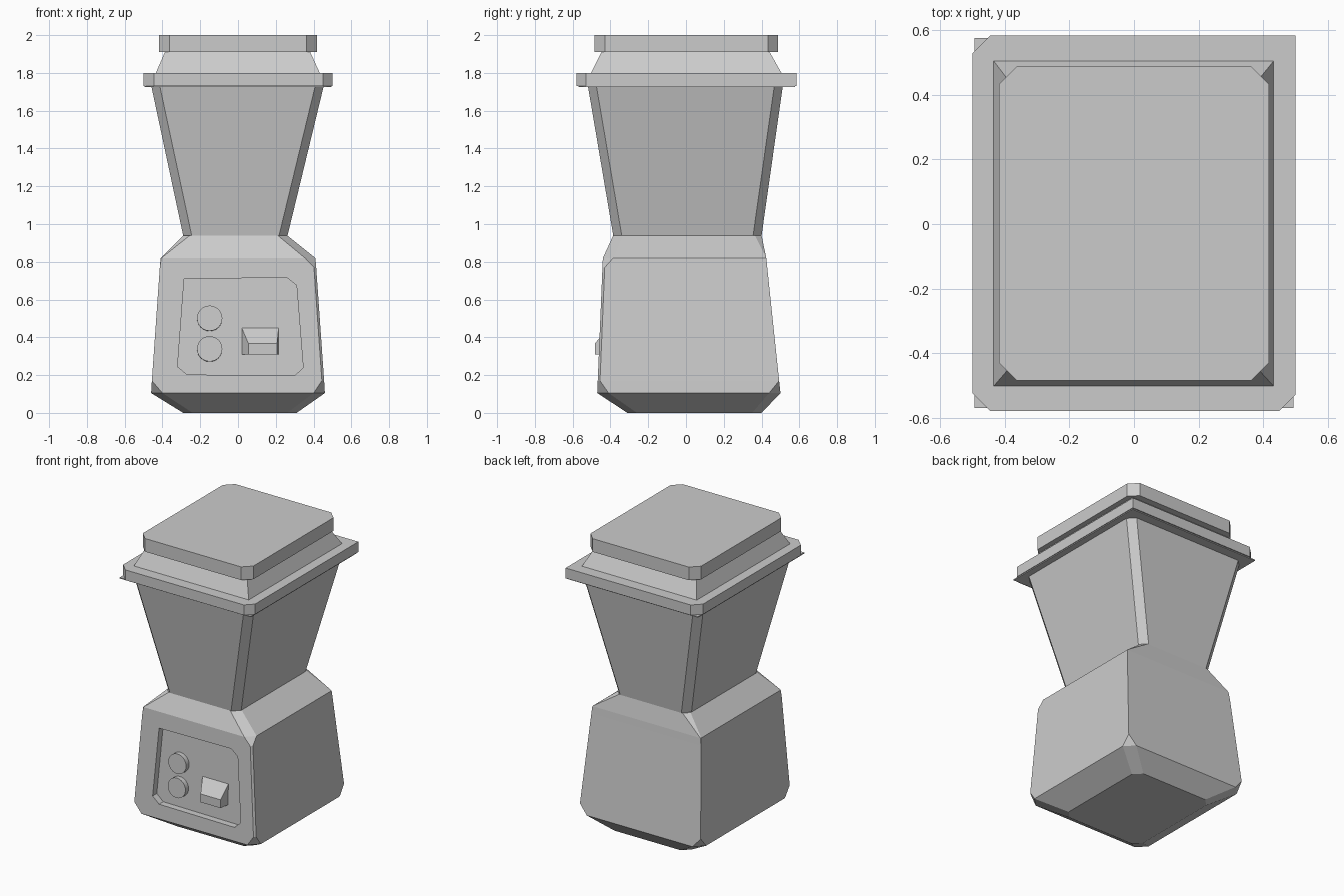
import bpy, bmesh
from mathutils import Vector

if "Cube" in bpy.data.objects:
    bpy.data.objects.remove(bpy.data.objects["Cube"])


def make_object(name, bm):
    bmesh.ops.remove_doubles(bm, verts=bm.verts, dist=0.0005)
    bmesh.ops.recalc_face_normals(bm, faces=bm.faces)
    mesh = bpy.data.meshes.new(name)
    bm.to_mesh(mesh)
    bm.free()
    obj = bpy.data.objects.new(name, mesh)
    bpy.context.collection.objects.link(obj)
    return obj


def skin(name, rings):
    """Join rings of equal length with quads and cap both ends."""
    bm = bmesh.new()
    loops = [[bm.verts.new(p) for p in ring] for ring in rings]
    n = len(loops[0])
    for a, b in zip(loops, loops[1:]):
        for i in range(n):
            j = (i + 1) % n
            bm.faces.new((a[i], a[j], b[j], b[i]))
    bm.faces.new(loops[0])
    bm.faces.new(loops[-1])
    return make_object(name, bm)


def section(z, x0, x1, y0, y1, cuts):
    """Rectangle with cut corners: front left, front right, back right, back left."""
    if not isinstance(cuts, tuple):
        cuts = (cuts,) * 4
    a, b, c, d = cuts
    return [(x0, y0 + a, z), (x0 + a, y0, z), (x1 - b, y0, z), (x1, y0 + b, z),
            (x1, y1 - c, z), (x1 - c, y1, z), (x0 + d, y1, z), (x0, y1 - d, z)]


def tower(name, *sections):
    return skin(name, [section(*s) for s in sections])


def front_y(z):
    """Depth of the sloping front face at height z."""
    return -0.47 + 0.0417 * (z - 0.105)


# Motor base with tapered sides, cut lower corners and sloped shoulder
base = tower("motor_base",
             (0.0, -0.29, 0.31, -0.31, 0.40, 0.05),
             (0.105, -0.46, 0.46, front_y(0.105), 0.50, 0.06),
             (0.17, -0.456, 0.456, front_y(0.17), 0.493, (0.0, 0.012, 0.0, 0.0)),
             (0.77, -0.414, 0.414, front_y(0.77), 0.43, (0.0, 0.012, 0.0, 0.0)),
             (0.82, -0.41, 0.41, front_y(0.82), 0.425, (0.004, 0.055, 0.0, 0.004)),
             (0.94, -0.29, 0.26, -0.385, 0.40, (0.035, 0.05, 0.035, 0.035)))

# Jar, rim and lid
tower("jar",
      (0.938, -0.29, 0.262, -0.385, 0.40, 0.045),
      (1.735, -0.46, 0.455, -0.52, 0.513, 0.045))
tower("rim",
      (1.73, -0.50, 0.50, -0.58, 0.585, (0.055, 0.05, 0.0, 0.055)),
      (1.80, -0.50, 0.50, -0.58, 0.585, (0.055, 0.05, 0.0, 0.055)))
tower("rim_underside",
      (1.724, -0.495, 0.495, -0.57, 0.577, 0.0),
      (1.731, -0.495, 0.495, -0.57, 0.577, 0.0))
tower("lid_neck",
      (1.795, -0.437, 0.435, -0.505, 0.508, 0.0),
      (1.915, -0.385, 0.38, -0.445, 0.44, 0.0))
tower("lid",
      (1.91, -0.418, 0.418, -0.485, 0.488, 0.055),
      (2.0, -0.418, 0.418, -0.485, 0.488, 0.055))

# Control panel recess, cut parallel to the front face
DEPTH = 0.045
outline = [(-0.285, 0.71), (0.26, 0.715), (0.31, 0.675), (0.345, 0.24),
           (0.30, 0.197), (-0.27, 0.203), (-0.32, 0.245)]
cutter = skin("panel_cutter", [[(x, front_y(z) + dy, z) for x, z in outline]
                               for dy in (-0.1, DEPTH)])
cutter.hide_render = True
cutter.hide_set(True)
cut = base.modifiers.new("panel_recess", 'BOOLEAN')
cut.operation = 'DIFFERENCE'
cut.solver = 'EXACT'
cut.object = cutter

# Two round buttons
facing = Vector((0, -1, 0.0417)).to_track_quat('Z', 'Y')
for label, z in (("upper", 0.50), ("lower", 0.338)):
    bpy.ops.mesh.primitive_cylinder_add(
        vertices=24, radius=0.067, depth=0.05,
        location=(-0.15, front_y(z) + DEPTH - 0.008, z),
        rotation=facing.to_euler())
    bpy.context.object.name = label + "_button"
    bpy.ops.object.shade_smooth_by_angle()

# Wedge shaped switch
skin("switch", [
    [(x, front_y(z) + DEPTH + 0.01, z)
     for x, z in ((0.02, 0.31), (0.215, 0.31), (0.215, 0.45), (0.02, 0.45))],
    [(x, front_y(z) + DEPTH, z)
     for x, z in ((0.02, 0.31), (0.215, 0.31), (0.215, 0.45), (0.02, 0.45))],
    [(x, -0.483, z)
     for x, z in ((0.055, 0.31), (0.207, 0.31), (0.207, 0.367), (0.055, 0.367))]])
